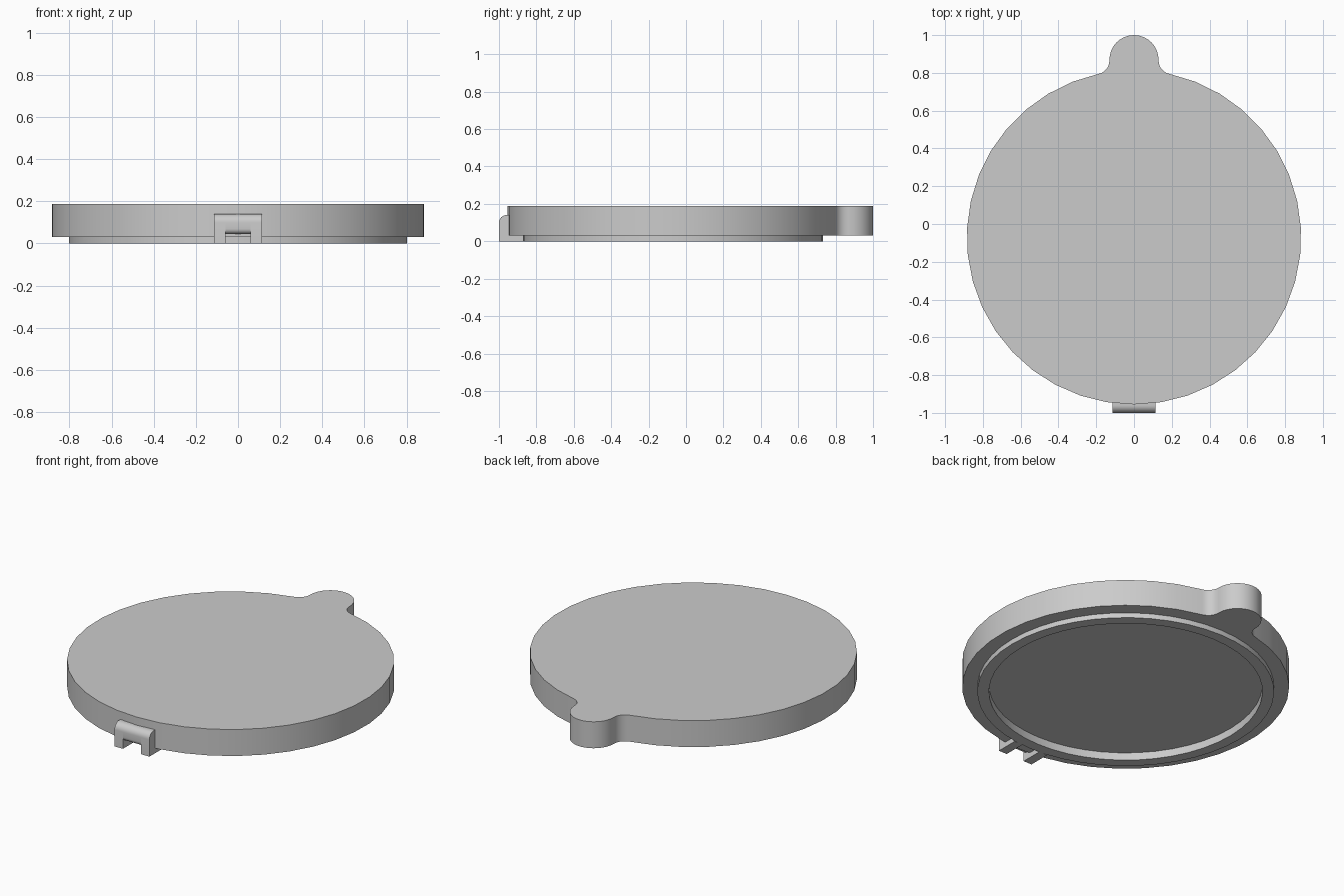
import bpy, bmesh
from math import sin, cos, pi, atan2, sqrt

if "Cube" in bpy.data.objects:
    bpy.data.objects.remove(bpy.data.objects["Cube"])

CY = -0.07            # centre of the round lid
R, TAB_R, FIL = 0.885, 0.13, 0.072


def arc(cx, cy, r, a0, a1, n):
    return [(cx + r * cos(a0 + (a1 - a0) * i / n),
             cy + r * sin(a0 + (a1 - a0) * i / n)) for i in range(n + 1)]


def prism(name, pts, lo, hi, axis='z'):
    """Extrude a 2D outline along z (x,y outline) or x (y,z outline)."""
    place = (lambda p, h: (p[0], p[1], h)) if axis == 'z' else (lambda p, h: (h, p[0], p[1]))
    bm = bmesh.new()
    a = [bm.verts.new(place(p, lo)) for p in pts]
    b = [bm.verts.new(place(p, hi)) for p in pts]
    bm.faces.new(a)
    bm.faces.new(b)
    n = len(pts)
    for i in range(n):
        j = (i + 1) % n
        bm.faces.new((a[i], a[j], b[j], b[i]))
    bmesh.ops.recalc_face_normals(bm, faces=bm.faces)
    me = bpy.data.meshes.new(name)
    bm.to_mesh(me)
    bm.free()
    ob = bpy.data.objects.new(name, me)
    bpy.context.collection.objects.link(ob)
    return ob


def activate(ob):
    bpy.ops.object.select_all(action='DESELECT')
    ob.select_set(True)
    bpy.context.view_layer.objects.active = ob


def smooth(ob):
    activate(ob)
    bpy.ops.object.shade_smooth_by_angle()


def boolean(ob, other, op):
    activate(ob)
    m = ob.modifiers.new(op, 'BOOLEAN')
    m.object, m.operation, m.solver = other, op, 'EXACT'
    bpy.ops.object.modifier_apply(modifier=m.name)
    bpy.data.objects.remove(other)


# Lid outline: big arc, concave fillets and rounded finger tab
fx = TAB_R + FIL
fy = CY + sqrt((R + FIL) ** 2 - fx ** 2)
t = atan2(fy - CY, fx)
outline = arc(0, CY, R, pi - t, 2 * pi + t, 36)
outline += arc(fx, fy, FIL, t - pi, -pi, 6)[1:]
outline += arc(0, 1 - TAB_R, TAB_R, 0, pi, 16)
outline += arc(-fx, fy, FIL, 0, -t, 6)[:-1]
lid = prism("lid", outline, 0.03, 0.188)

# Raised rim underneath, with a recess inside it
rim = prism("rim", arc(0, CY, 0.803, 0, 2 * pi, 48)[:-1], 0.0, 0.1)
boolean(lid, rim, 'UNION')
recess = prism("recess_cutter", arc(0, CY, 0.74, 0, 2 * pi, 48)[:-1], -0.1, 0.045)
boolean(lid, recess, 'DIFFERENCE')
smooth(lid)

# Hinge lugs on the front: rounded top, foot running under the lid to the rim
top_round = arc(-0.96, 0.10, 0.04, pi, pi / 2, 8)
lug = [(-0.868, 0), (-1.0, 0)] + top_round + [(-0.93, 0.14), (-0.93, 0.031), (-0.868, 0.031)]
for side, x0, x1 in (("left", -0.115, -0.06), ("right", 0.06, 0.115)):
    smooth(prism("hinge_lug_" + side, lug, x0, x1, 'x'))

# Hinge bar joining the lugs
bar = arc(-0.975, 0.07, 0.025, 1.5 * pi, pi, 6) + top_round + [(-0.93, 0.14), (-0.93, 0.045)]
smooth(prism("hinge_bar", bar, -0.06, 0.06, 'x'))
